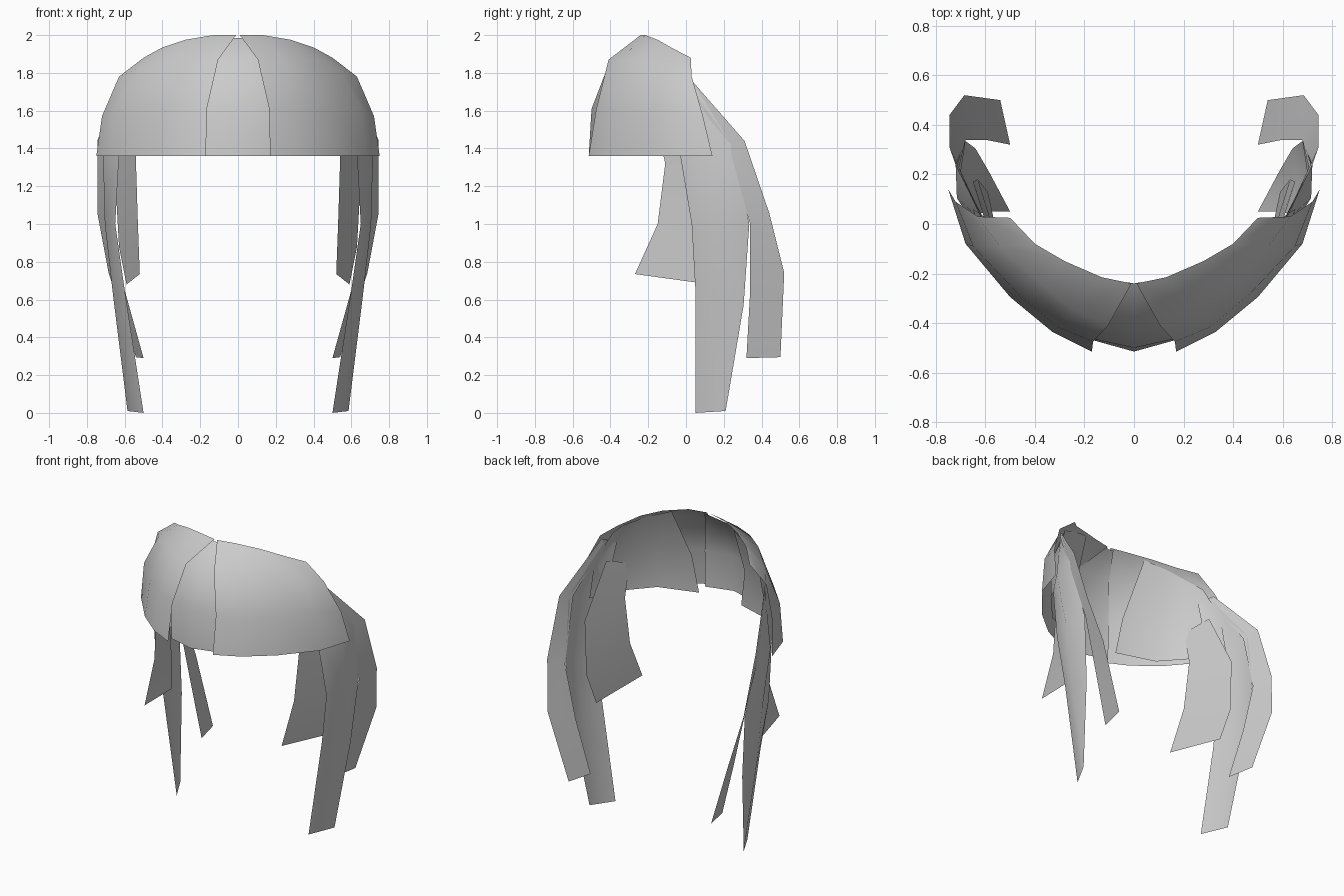
import bpy
import bmesh
from mathutils import Vector

default_cube = bpy.data.objects.get("Cube")
if default_cube:
    bpy.data.objects.remove(default_cube, do_unlink=True)

# One plain grey for every hair piece
hair_grey = bpy.data.materials.new("hair_grey")
colour = (0.6, 0.6, 0.6, 1)
hair_grey.diffuse_color = colour
hair_grey.use_nodes = True
for node in hair_grey.node_tree.nodes:
    if node.type == 'BSDF_PRINCIPLED':
        node.inputs["Base Color"].default_value = colour


def loft_strands(bm, columns):
    """Join neighbouring strands, each listed from root to tip, with quads."""
    strands = [[bm.verts.new(point) for point in column] for column in columns]
    for front, back in zip(strands, strands[1:]):
        for upper in range(len(front) - 1):
            lower = upper + 1
            bm.faces.new((front[upper], front[lower], back[lower], back[upper]))


def add_side_mirror(sheet):
    """Repeat the left half on the right, welding along the middle line."""
    mirror = sheet.modifiers.new("mirror_sides", 'MIRROR')
    mirror.use_axis[0] = True
    mirror.merge_threshold = 0.001


def hair_sheet(name, columns):
    """Make one smooth, mirrored sheet of hair from its strands."""
    bm = bmesh.new()
    loft_strands(bm, columns)
    mesh = bpy.data.meshes.new(name)
    bm.to_mesh(mesh)
    bm.free()
    mesh.materials.append(hair_grey)
    for polygon in mesh.polygons:
        polygon.use_smooth = True
    sheet = bpy.data.objects.new(name, mesh)
    bpy.context.collection.objects.link(sheet)
    add_side_mirror(sheet)


def bulging_strand(front, back, bulge):
    """Strand halfway between two edges, pushed outwards except at its ends."""
    strand = [Vector(a).lerp(Vector(b), 0.5) for a, b in zip(front, back)]
    for point in strand[1:-1]:
        point.x += bulge
    return strand


# Level at which the fringe is cut straight, and the one where the crown turns
hem = 1.36
brow = 1.61
crown = 1.87

# Narrow centre fringe, folded along the middle line, edges behind the sweep
hair_sheet("centre_fringe", [
    [(0, -0.24, 1.985), (0, -0.4, crown), (0, -0.5, brow), (0, -0.515, hem)],
    [(0.03, -0.235, 1.985), (0.125, -0.39, crown), (0.18, -0.46, brow), (0.18, -0.465, hem)],
])

# Broad swept fringe, fanning from the crown to the temples
hair_sheet("swept_fringe", [
    [(0.01, -0.24, 2), (0.105, -0.41, crown), (0.165, -0.475, brow), (0.17, -0.515, hem)],
    [(0.13, -0.215, 2), (0.24, -0.35, crown), (0.31, -0.415, brow), (0.33, -0.435, hem)],
    [(0.28, -0.15, 1.975), (0.38, -0.24, crown), (0.47, -0.28, brow), (0.5, -0.295, hem)],
    [(0.4, -0.08, 1.935), (0.54, -0.09, 1.82), (0.65, -0.09, brow), (0.68, -0.08, hem)],
    [(0.5, 0.025, 1.88), (0.63, 0.03, 1.78), (0.72, 0.09, 1.57), (0.75, 0.14, hem)],
])

# Under layer lining the inside of the swept fringe
hair_sheet("under_fringe", [
    [(0.235, -0.18, 1.97), (0.2, -0.35, brow), (0.16, -0.37, hem)],
    [(0.38, -0.12, 1.92), (0.42, -0.26, brow), (0.42, -0.29, hem)],
    [(0.52, -0.05, 1.845), (0.6, -0.08, brow), (0.6, -0.09, hem)],
    [(0.56, 0, 1.8), (0.65, 0.06, brow), (0.67, 0.09, hem)],
])

# Short lock in front of the ear, its rear half inside the long lock
hair_sheet("short_front_lock", [
    [(0.54, -0.16, 1.55), (0.54, -0.11, 1.32), (0.53, -0.15, 1), (0.52, -0.27, 0.735)],
    [(0.6, 0.01, 1.6), (0.65, 0.17, 1.24), (0.63, 0.18, 0.88), (0.59, 0.13, 0.68)],
])

# Long tapering lock, bulging outwards along its middle
long_front = [(0.56, -0.05, 1.72), (0.63, -0.03, hem), (0.65, 0.03, 1), (0.6, 0.05, 0.65), (0.5, 0.05, 0)]
long_back = [(0.62, 0.03, 1.76), (0.72, 0.24, 1.42), (0.68, 0.335, 1), (0.64, 0.305, 0.57), (0.585, 0.21, 0.01)]
long_middle = bulging_strand(long_front, long_back, 0.04)
hair_sheet("long_side_lock", [long_front, long_middle, long_back])

# Rear lock, growing from the long lock and curling in towards the neck
hair_sheet("rear_lock", [
    [(0.6, 0, 1.75), (0.71, 0.21, 1.41), (0.68, 0.34, 1), (0.6, 0.34, 0.65), (0.5, 0.32, 0.29)],
    [(0.62, 0.03, 1.76), (0.745, 0.31, 1.44), (0.745, 0.44, 1.06), (0.685, 0.52, 0.74), (0.54, 0.5, 0.295)],
])
